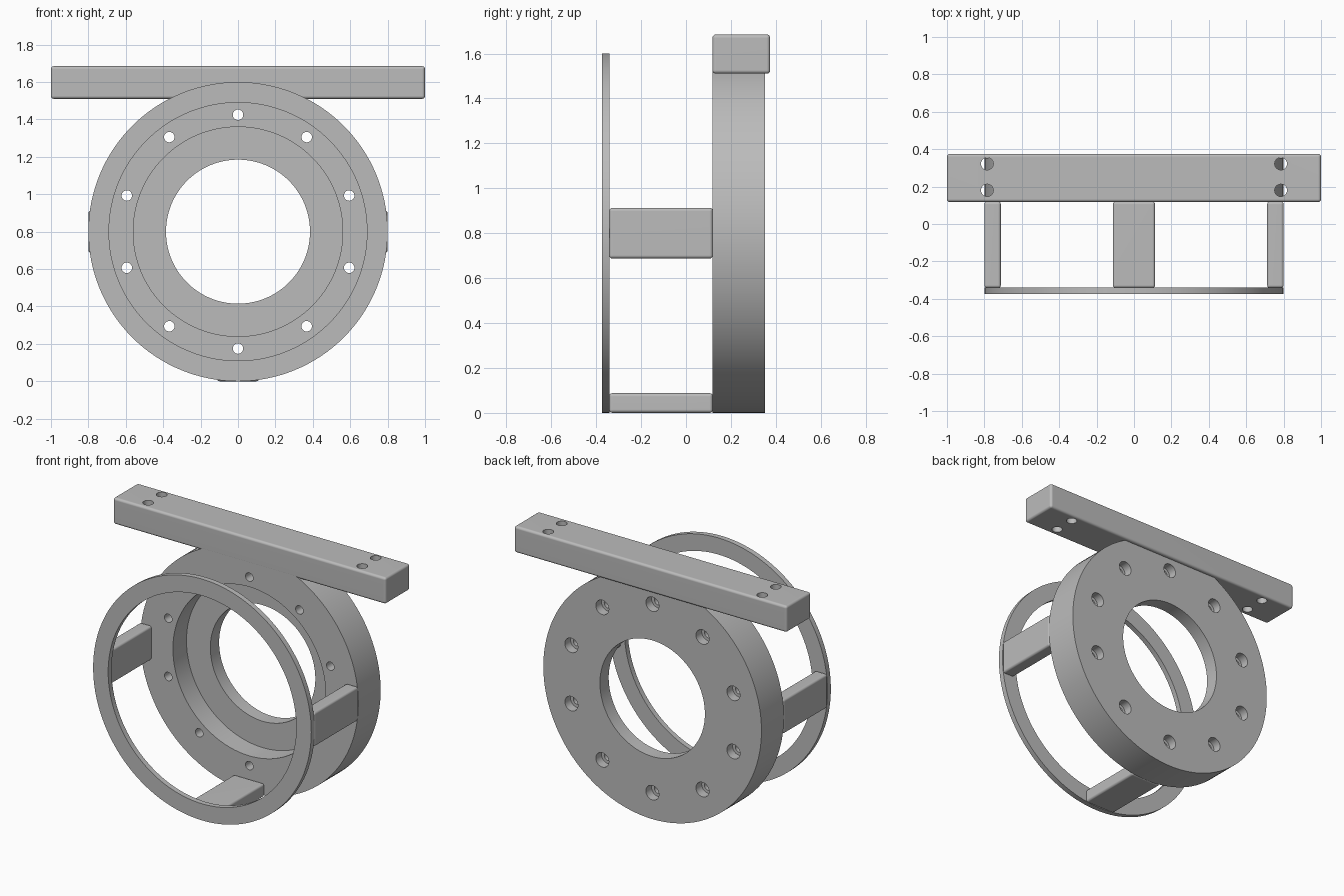
import bpy, bmesh, math
from mathutils import Matrix

if "Cube" in bpy.data.objects:
    bpy.data.objects.remove(bpy.data.objects["Cube"])

grey = bpy.data.materials.new("plain_grey")
grey.diffuse_color = (0.5, 0.5, 0.5, 1)
grey.use_nodes = True
grey.node_tree.nodes["Principled BSDF"].inputs["Base Color"].default_value = grey.diffuse_color
CZ = 0.8  # height of the ring axis


def make(name, bm):
    bmesh.ops.recalc_face_normals(bm, faces=bm.faces)
    me = bpy.data.meshes.new(name)
    bm.to_mesh(me)
    bm.free()
    me.materials.append(grey)
    ob = bpy.data.objects.new(name, me)
    bpy.context.collection.objects.link(ob)
    return ob


def lathe(bm, profile, n, cx=0.0, cz=0.0):
    """Revolve a closed (radius, y) profile about the y direction."""
    rings = []
    for i in range(n):
        a = 2 * math.pi * i / n
        rings.append([bm.verts.new((cx + r * math.cos(a), y, cz + r * math.sin(a)))
                      for r, y in profile])
    m = len(profile)
    for i in range(n):
        p, q = rings[i], rings[(i + 1) % n]
        for j in range(m):
            k = (j + 1) % m
            if profile[j][0] == 0 and profile[k][0] == 0:
                continue
            bm.faces.new((p[j], p[k], q[k], q[j]))
    bmesh.ops.remove_doubles(bm, verts=bm.verts, dist=1e-5)


def rounded_box(name, lo, hi, radius):
    bm = bmesh.new()
    bmesh.ops.create_cube(bm, size=1)
    for v in bm.verts:
        v.co = [(lo[i] + hi[i]) / 2 + v.co[i] * (hi[i] - lo[i]) for i in range(3)]
    bmesh.ops.bevel(bm, geom=bm.edges[:], offset=radius, segments=4,
                    profile=0.5, affect='EDGES')
    return make(name, bm)


def cut(ob, cutter):
    mod = ob.modifiers.new("cut", 'BOOLEAN')
    mod.object, mod.operation, mod.solver = cutter, 'DIFFERENCE', 'EXACT'
    dg = bpy.context.evaluated_depsgraph_get()
    me = bpy.data.meshes.new_from_object(ob.evaluated_get(dg))
    ob.modifiers.clear()
    ob.data = me
    bpy.data.objects.remove(cutter)


def smooth(ob):
    ob.data.shade_smooth()
    ob.data.set_sharp_from_angle(angle=math.radians(32))
    mod = ob.modifiers.new("normals", 'WEIGHTED_NORMAL')
    mod.keep_sharp = True


# Thick disc with a stepped centre bore
FRONT, BACK = 0.118, 0.352
bm = bmesh.new()
lathe(bm, [(0.8, FRONT), (0.8, BACK), (0.385, BACK), (0.385, 0.26),
           (0.56, 0.26), (0.56, FRONT)], 128, 0, CZ)
disc = make("main_disc", bm)

# Ten bolt holes, counterbored from the back
bm = bmesh.new()
for i in range(10):
    a = math.radians(90 + 36 * i)
    lathe(bm, [(0, FRONT - 0.05), (0.028, FRONT - 0.05), (0.028, BACK - 0.06),
               (0.048, BACK - 0.06), (0.048, BACK + 0.05), (0, BACK + 0.05)],
          24, 0.625 * math.cos(a), CZ + 0.625 * math.sin(a))
cut(disc, make("bolt_cutter", bm))

# Thin front ring
bm = bmesh.new()
lathe(bm, [(0.8, -0.375), (0.8, -0.34), (0.69, -0.34), (0.69, -0.375)], 128, 0, CZ)
ring = make("front_ring", bm)

# Mounting bar with four vertical holes
bar = rounded_box("mounting_bar", (-1, 0.1175, 1.51), (1, 0.375, 1.685), 0.016)
bm = bmesh.new()
for x in (-0.785, 0.785):
    for y in (0.18, 0.322):
        bmesh.ops.create_cone(bm, cap_ends=True, segments=24, radius1=0.033,
                              radius2=0.033, depth=0.5,
                              matrix=Matrix.Translation((x, y, 1.6)))
cut(bar, make("bar_hole_cutter", bm))

# Struts joining ring and disc
struts = [
    rounded_box("left_strut", (-0.8, -0.342, 0.687), (-0.712, 0.12, 0.913), 0.015),
    rounded_box("right_strut", (0.712, -0.342, 0.687), (0.8, 0.12, 0.913), 0.015),
    rounded_box("bottom_strut", (-0.113, -0.342, 0), (0.113, 0.12, 0.088), 0.015),
]

for ob in [disc, ring, bar] + struts:
    smooth(ob)
